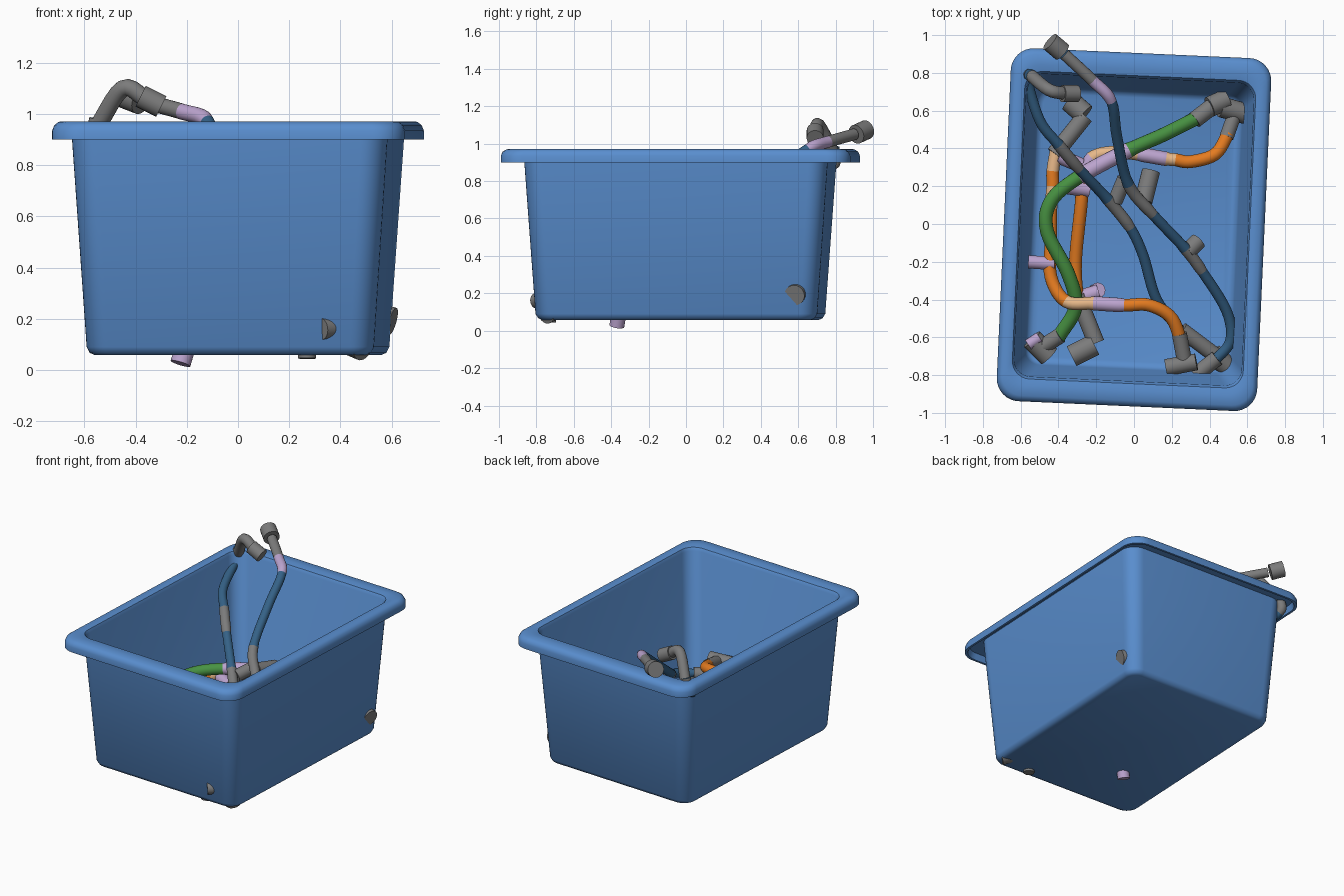
import bpy, bmesh, math
from mathutils import Vector, Matrix

cube = bpy.data.objects.get("Cube")
if cube:
    bpy.data.objects.remove(cube, do_unlink=True)


def material(name, colour):
    mat = bpy.data.materials.new(name)
    mat.use_nodes = True
    rgba = (*colour, 1)
    mat.diffuse_color = rgba
    mat.node_tree.nodes["Principled BSDF"].inputs["Base Color"].default_value = rgba
    return mat


bin_blue = material("bin blue", (.1, .27, .62))
COLOURS = {
    "b": material("hose blue", (.035, .12, .24)),
    "g": material("fitting grey", (.2, .2, .2)),
    "l": material("lavender", (.5, .37, .62)),
    "n": material("hose green", (.065, .29, .055)),
    "o": material("hose orange", (.78, .2, .015)),
    "p": material("peach", (.8, .48, .25)),
}
KEYS = list(COLOURS)


def finish(bm, name, mats):
    """Turn a bmesh into a smooth object with sharp edges kept."""
    bmesh.ops.recalc_face_normals(bm, faces=bm.faces)
    mesh = bpy.data.meshes.new(name)
    bm.to_mesh(mesh)
    bm.free()
    for mat in mats:
        mesh.materials.append(mat)
    mesh.shade_smooth()
    mesh.set_sharp_from_angle(angle=math.radians(40))
    obj = bpy.data.objects.new(name, mesh)
    bpy.context.scene.collection.objects.link(obj)
    return obj


def skin(bm, rings):
    """Bridge neighbouring rings with quads and cap both ends."""
    count = len(rings[0])
    rows = []
    for low, high in zip(rings, rings[1:]):
        rows.append([bm.faces.new((low[i], low[(i + 1) % count], high[(i + 1) % count], high[i]))
                     for i in range(count)])
    bm.faces.new(rings[0])
    bm.faces.new(rings[-1])
    return rows


def rounded_ring(bm, half_x, half_y, radius, z, steps=8):
    ring = []
    for quarter, (sx, sy) in enumerate(((1, 1), (-1, 1), (-1, -1), (1, -1))):
        for k in range(steps + 1):
            a = (quarter + k / steps) * math.pi / 2
            ring.append(bm.verts.new((sx * (half_x - radius) + radius * math.cos(a),
                                      sy * (half_y - radius) + radius * math.sin(a), z)))
    return ring


def spline(points, steps):
    """Catmull-Rom path through the control points."""
    pts = [Vector(p) for p in points]
    pts = [2 * pts[0] - pts[1]] + pts + [2 * pts[-1] - pts[-2]]
    path = []
    for a, b, c, d in zip(pts, pts[1:], pts[2:], pts[3:]):
        for k in range(steps):
            t = k / steps
            path.append((2 * b + (c - a) * t + (2 * a - 5 * b + 4 * c - d) * t * t
                         + (3 * b - a - 3 * c + d) * t ** 3) / 2)
    return path + [pts[-2]]


def tube(name, bands, radius, points, steps=6, sides=18):
    """Sweep a circle; each letter in bands colours one span of the path."""
    bm = bmesh.new()
    path = spline(points, steps)
    old = Vector((0, 0, 1))
    turn = Matrix.Identity(3)
    rings = []
    for i, p in enumerate(path):
        ahead = path[min(i + 1, len(path) - 1)] - path[max(i - 1, 0)]
        ahead.normalize()
        turn = old.rotation_difference(ahead).to_matrix() @ turn
        old = ahead
        span = bands[min(i // steps, len(bands) - 1)]
        r = radius * (1.12 if span in "gl" else 1)
        rings.append([bm.verts.new(p + turn @ Vector((r * math.cos(a), r * math.sin(a), 0)))
                      for a in (math.tau * k / sides for k in range(sides))])
    for i, row in enumerate(skin(bm, rings)):
        for face in row:
            face.material_index = KEYS.index(bands[i // steps])
    return finish(bm, name, COLOURS.values())


def fitting(name, start, end, radius, colour="g"):
    """A straight closed cylinder between two points."""
    a, b = Vector(start), Vector(end)
    axis = b - a
    bm = bmesh.new()
    bmesh.ops.create_cone(bm, cap_ends=True, segments=24, radius1=radius, radius2=radius,
                          depth=axis.length)
    turn = Vector((0, 0, 1)).rotation_difference(axis).to_matrix().to_4x4()
    bm.transform(Matrix.Translation((a + b) / 2) @ turn)
    return finish(bm, name, [COLOURS[colour]])


# Bin: outer base, wall, turned-down lip, rim, inner wall, inner floor
BIN_PROFILE = [
    (.53, .72, .06, .058), (.55, .74, .08, .067), (.562, .754, .09, .09),
    (.62, .815, .1, .945), (.665, .91, .11, .945), (.675, .92, .115, .9),
    (.69, .935, .12, .9), (.69, .935, .12, .935), (.682, .926, .12, .957),
    (.665, .905, .11, .97), (.63, .85, .1, .972), (.612, .815, .095, .965),
    (.603, .802, .09, .945), (.547, .738, .08, .125), (.533, .722, .07, .1),
    (.51, .7, .06, .09),
]
bm = bmesh.new()
skin(bm, [rounded_ring(bm, *row) for row in BIN_PROFILE])
storage_bin = finish(bm, "storage_bin", [bin_blue])
storage_bin.rotation_euler.z = math.radians(-2.6)
storage_bin.location.y = -.03

# Long blue hoses leaning on the back wall
tube("blue_hose_left", "gbbgbgbbb", .028, [
    (-.55, .79, .98), (-.57, .78, .88), (-.5, .55, .8), (-.4, .42, .74), (-.29, .29, .65),
    (-.14, .13, .5), (-.02, -.02, .42), (.05, -.17, .35), (.12, -.4, .25), (.25, -.57, .16)])
tube("blue_hose_right", "glbbgbgbbb", .028, [
    (-.37, .9, 1.05), (-.22, .76, 1.01), (-.12, .65, .97), (-.09, .46, .83), (-.03, .21, .65),
    (.1, .05, .55), (.27, -.13, .42), (.36, -.25, .35), (.49, -.46, .24), (.51, -.62, .19),
    (.42, -.73, .17)])

# Green hose across the floor
tube("green_hose", "nnlnnnnn", .037, [
    (.33, .56, .28), (.15, .47, .36), (-.03, .39, .42), (-.29, .25, .42), (-.44, .12, .4),
    (-.46, -.04, .38), (-.35, -.26, .34), (-.31, -.44, .28), (-.4, -.6, .22)])

# Orange hoses under the green one
tube("orange_hose_front", "popoooplooo", .034, [
    (-.41, .4, .3), (-.43, .28, .3), (-.43, .2, .3), (-.44, .08, .3), (-.44, -.1, .3),
    (-.44, -.28, .3), (-.36, -.41, .33), (-.21, -.42, .37), (-.05, -.43, .39), (.08, -.43, .39),
    (.2, -.5, .36), (.26, -.66, .31)])
tube("orange_hose_back", "oooplpplooo", .034, [
    (.5, .48, .24), (.43, .37, .26), (.3, .33, .27), (.22, .34, .27), (.17, .345, .27),
    (.02, .37, .27), (-.1, .38, .27), (-.22, .35, .26), (-.27, .22, .25), (-.28, .1, .24),
    (-.31, -.2, .18), (-.3, -.4, .16)])

# Elbow and end collars on the raised hose ends
tube("raised_elbow", "gg", .03, [(-.55, .79, .95), (-.45, .71, 1.1), (-.36, .69, 1.06)], steps=5)
fitting("raised_elbow_collar", (-.38, .69, 1.07), (-.3, .69, 1.03), .045)
fitting("raised_end_collar", (-.38, .91, 1.05), (-.445, .965, 1.075), .052)

# Tee branches on the blue hoses
fitting("middle_tee_branch", (.05, .12, .55), (.09, .28, .52), .048)
fitting("middle_tee_pipe", (-.1, .12, .47), (-.05, .24, .5), .04)
fitting("lower_tee_branch", (.28, -.15, .4), (.34, -.09, .37), .045)

# Back right fittings, one reaching through the wall
fitting("back_green_sleeve", (.32, .55, .28), (.45, .65, .24), .045)
fitting("back_green_collar", (.4, .62, .26), (.49, .66, .23), .055)
fitting("back_orange_sleeve", (.49, .46, .24), (.54, .6, .21), .038)
fitting("back_wall_plug", (.46, .62, .23), (.605, .58, .19), .055)

# Back left fittings
fitting("left_sleeve", (-.42, .37, .3), (-.26, .57, .28), .045)
fitting("left_collar", (-.34, .65, .25), (-.26, .58, .27), .058)
fitting("left_lavender_joint", (-.4, .36, .3), (-.28, .31, .28), .04, "l")
fitting("left_lavender_sleeve", (-.37, .2, .28), (-.24, .18, .25), .04, "l")
fitting("left_lavender_stub", (-.56, -.2, .3), (-.42, -.21, .3), .035, "l")

# Front left fittings
fitting("front_green_sleeve", (-.39, -.59, .23), (-.5, -.66, .2), .042)
fitting("front_green_collar", (-.54, -.61, .2), (-.45, -.7, .18), .058)
fitting("front_lavender_ring", (-.56, -.64, .23), (-.5, -.6, .23), .03, "l")
fitting("front_lavender_plug", (-.19, -.35, .14), (-.225, -.37, .025), .04, "l")
fitting("front_lavender_joint", (-.29, -.39, .15), (-.19, -.36, .14), .04, "l")
fitting("front_left_sleeve", (-.3, -.38, .16), (-.2, -.63, .16), .045)
fitting("front_left_collar", (-.33, -.7, .16), (-.21, -.64, .16), .058)

# Front right fittings, some reaching through the base and wall
fitting("front_orange_sleeve", (.24, -.58, .33), (.27, -.74, .29), .04)
fitting("front_orange_collar", (.17, -.76, .29), (.33, -.73, .3), .045)
fitting("front_blue_sleeve", (.25, -.56, .17), (.45, -.71, .11), .042)
fitting("front_blue_collar", (.42, -.69, .12), (.49, -.75, .09), .055)
fitting("front_base_plug", (.27, -.72, .2), (.27, -.73, .045), .035)
fitting("front_wall_plug", (.44, -.71, .17), (.325, -.8, .16), .042)
